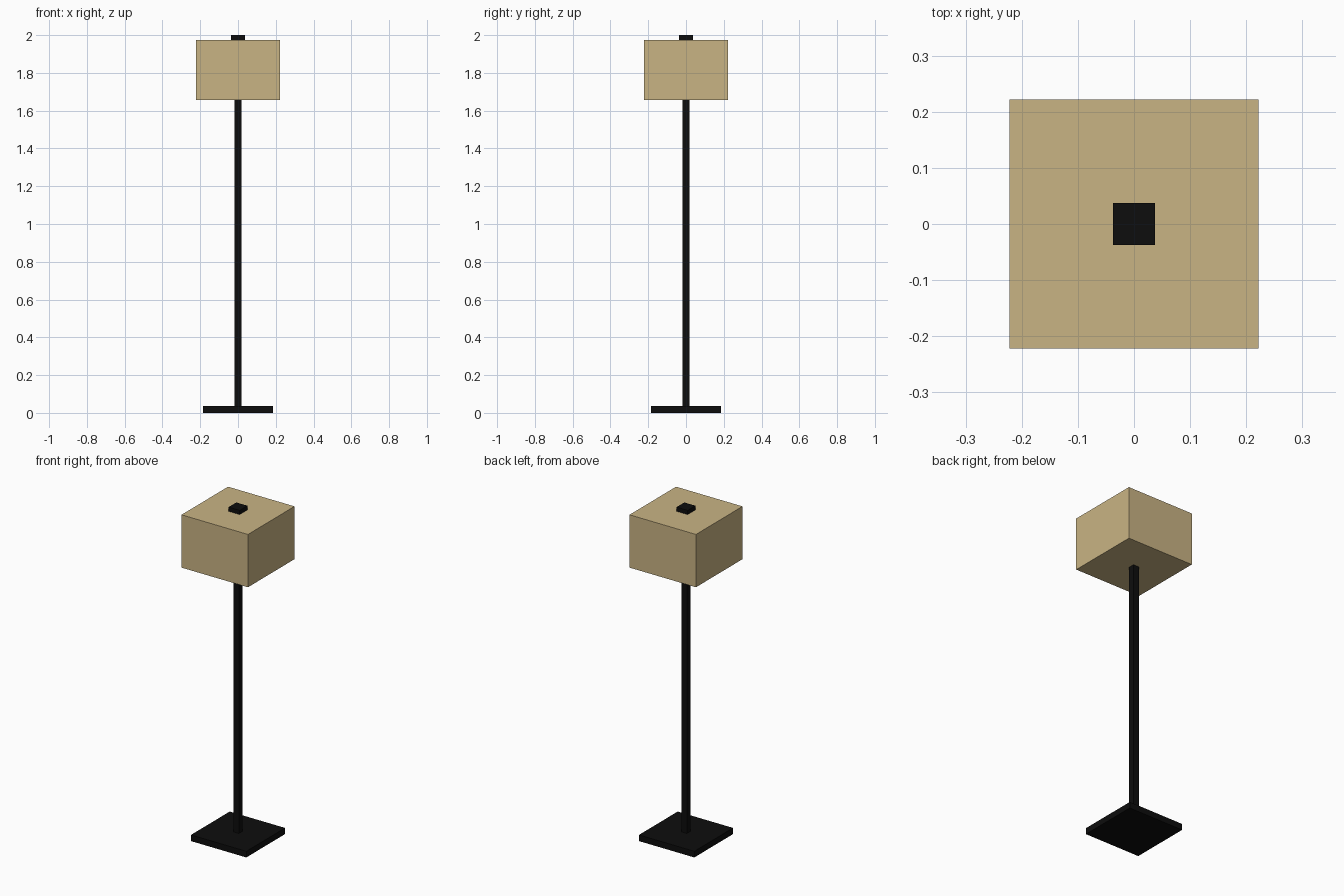
import bpy, bmesh

if "Cube" in bpy.data.objects:
    bpy.data.objects.remove(bpy.data.objects["Cube"])


def material(name, rgb):
    m = bpy.data.materials.new(name)
    m.diffuse_color = (*rgb, 1.0)
    m.use_nodes = True
    m.node_tree.nodes["Principled BSDF"].inputs["Base Color"].default_value = m.diffuse_color
    return m


black = material("black metal", (0.004, 0.004, 0.004))
tan = material("tan fabric", (0.584, 0.456, 0.231))


def square_block(name, half, z0, z1, mat):
    """Square box centred on the z axis, from z0 to z1."""
    bm = bmesh.new()
    bmesh.ops.create_cube(bm, size=1.0)
    for v in bm.verts:
        v.co.x *= 2 * half
        v.co.y *= 2 * half
        v.co.z = z1 if v.co.z > 0 else z0
    mesh = bpy.data.meshes.new(name)
    bm.to_mesh(mesh)
    bm.free()
    mesh.materials.append(mat)
    obj = bpy.data.objects.new(name, mesh)
    bpy.context.collection.objects.link(obj)
    return obj


# Floor plate, pole, shade and top cap
square_block("base", 0.185, 0.0, 0.037, black)
square_block("pole", 0.0185, 0.037, 1.656, black)
square_block("lamp_shade", 0.222, 1.656, 1.975, tan)
square_block("top_cap", 0.037, 1.975, 2.0, black)
